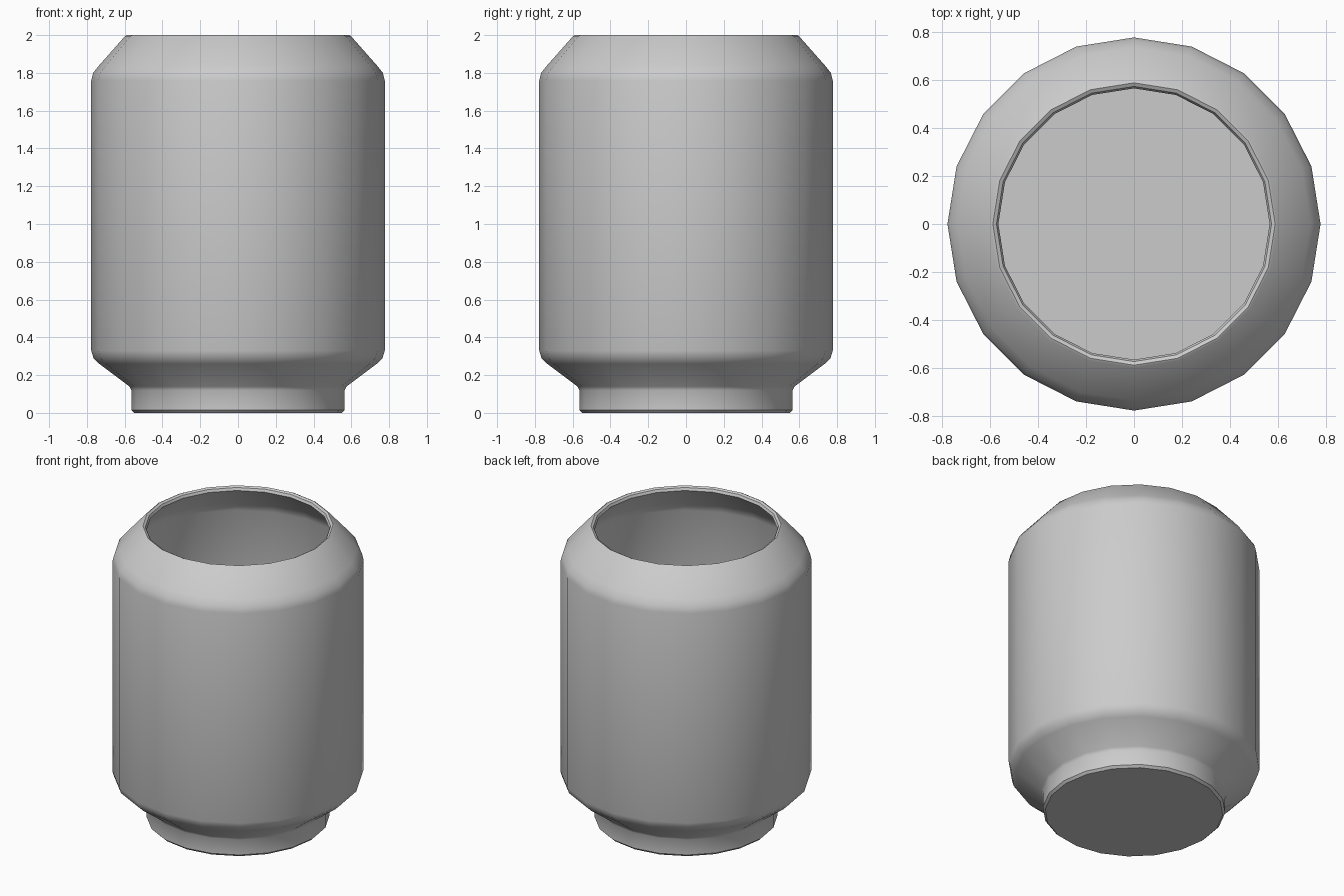
import bpy
import bmesh
from math import cos, sin, tau, radians

cube = bpy.data.objects.get("Cube")
if cube:
    bpy.data.objects.remove(cube, do_unlink=True)

SIDES = 20

# One plain grey for the whole vessel
grey = bpy.data.materials.new("plain_grey")
grey.use_nodes = True
colour = (0.6, 0.6, 0.6, 1)
grey.diffuse_color = colour
grey.node_tree.nodes["Principled BSDF"].inputs["Base Color"].default_value = colour

# Outside from the foot up to the rim
outside = [(0.55, 0.0), (0.565, 0.015), (0.565, 0.12), (0.575, 0.14),
           (0.735, 0.26), (0.765, 0.29), (0.777, 0.33),
           (0.777, 1.76), (0.767, 1.8), (0.735, 1.84), (0.598, 1.995)]
# Rounded lip, then the inside down to the floor
inside = [(0.588, 2.0), (0.573, 1.992), (0.565, 1.975),
          (0.71, 1.82), (0.74, 1.76), (0.74, 0.33), (0.71, 0.28), (0.575, 0.17)]


def lathe(name, profile):
    """Turn a profile around z and close both ends with a flat disc."""
    bm = bmesh.new()
    rings = [[bm.verts.new((r * cos(tau * i / SIDES), r * sin(tau * i / SIDES), z))
              for i in range(SIDES)] for r, z in profile]
    for low, high in zip(rings, rings[1:]):
        for i in range(SIDES):
            j = (i + 1) % SIDES
            bm.faces.new((low[i], low[j], high[j], high[i]))
    bm.faces.new(rings[0][::-1])
    bm.faces.new(rings[-1])
    bmesh.ops.recalc_face_normals(bm, faces=bm.faces)
    mesh = bpy.data.meshes.new(name)
    bm.to_mesh(mesh)
    bm.free()
    mesh.materials.append(grey)
    obj = bpy.data.objects.new(name, mesh)
    bpy.context.collection.objects.link(obj)
    return obj


# Hollow jar with foot, body, shoulder and open mouth
jar = lathe("jar", outside + inside)
bpy.ops.object.select_all(action="DESELECT")
jar.select_set(True)
bpy.context.view_layer.objects.active = jar
bpy.ops.object.shade_smooth_by_angle(angle=radians(35))
